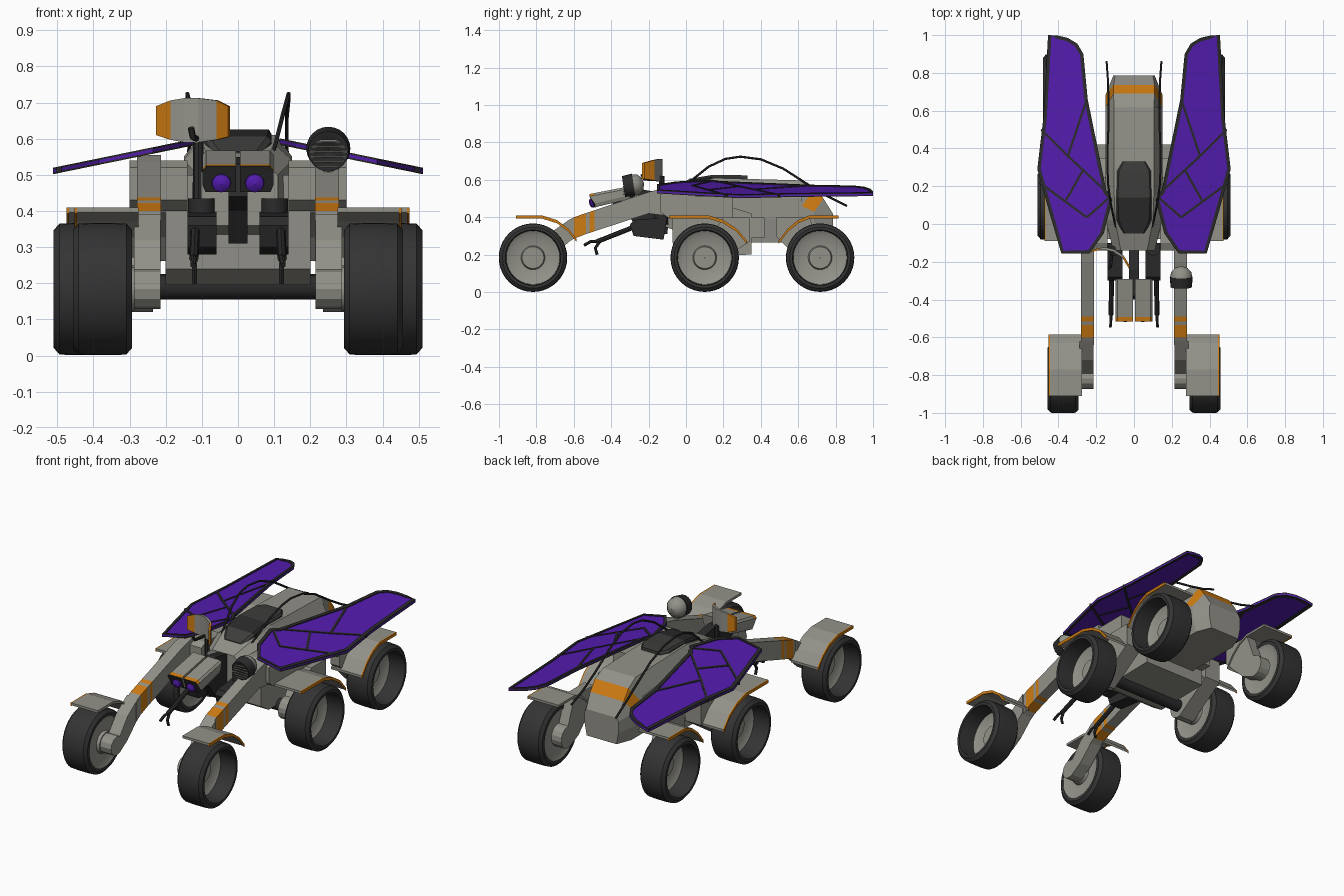
import bpy, bmesh, math
from mathutils import Vector

if "Cube" in bpy.data.objects:
    bpy.data.objects.remove(bpy.data.objects["Cube"])


def mat(name, r, g, b):
    m = bpy.data.materials.new(name)
    m.diffuse_color = (r, g, b, 1)
    m.use_nodes = True
    m.node_tree.nodes["Principled BSDF"].inputs["Base Color"].default_value = m.diffuse_color
    return m


GREY = mat("warm_grey", .29, .285, .25)
ORANGE = mat("orange", .62, .20, .006)
PURPLE = mat("purple", .088, .012, .43)
DARK = mat("dark_metal", .024, .024, .024)
RUBBER = mat("rubber", .034, .034, .034)
PANEL = mat("dark_panel", .046, .046, .044)


def make(name, verts, faces, *mats, rule=None, smooth=None):
    """Mesh object with outward normals; rule(face) picks the material."""
    bm = bmesh.new()
    vs = [bm.verts.new(v) for v in verts]
    for f in faces:
        bm.faces.new([vs[i] for i in f])
    bmesh.ops.recalc_face_normals(bm, faces=bm.faces)
    if rule:
        for f in bm.faces:
            f.material_index = rule(f)
    me = bpy.data.meshes.new(name)
    bm.to_mesh(me)
    bm.free()
    for m in mats:
        me.materials.append(m)
    ob = bpy.data.objects.new(name, me)
    bpy.context.collection.objects.link(ob)
    if smooth:
        bpy.ops.object.select_all(action='DESELECT')
        ob.select_set(True)
        bpy.context.view_layer.objects.active = ob
        bpy.ops.object.shade_smooth_by_angle(angle=math.radians(smooth))
    return ob


def loft(name, rings, *mats, cap=True, closed=False, **kw):
    n, k = len(rings[0]), len(rings)
    faces = [[i * n + j, i * n + (j + 1) % n, (i + 1) % k * n + (j + 1) % n, (i + 1) % k * n + j]
             for i in range(k if closed else k - 1) for j in range(n)]
    if cap and not closed:
        faces += [list(range(n)), list(range((k - 1) * n, k * n))]
    return make(name, [v for r in rings for v in r], faces, *mats, **kw)


def prism(name, yz, x0, x1, *mats, **kw):
    return loft(name, [[(x, y, z) for y, z in yz] for x in (x0, x1)], *mats, **kw)


def tube(name, pts, r, m, sides=8):
    """Round rod through points."""
    pts = [Vector(p) for p in pts]
    rings = []
    for i, p in enumerate(pts):
        d = (pts[min(i + 1, len(pts) - 1)] - pts[max(i - 1, 0)]).normalized()
        u = d.cross(Vector((1, .02, .03)) if abs(d.x) < .9 else Vector((0, 0, 1))).normalized()
        w = d.cross(u)
        rings.append([p + r * (u * math.cos(a) + w * math.sin(a))
                      for a in (math.tau * k / sides for k in range(sides))])
    return loft(name, rings, m, smooth=40)


def lathe(name, prof, origin, axis, m, n=32):
    """Closed (axial, radius) profile turned about an axis."""
    q = Vector(axis).to_track_quat('Z', 'Y')
    rings = [[Vector(origin) + q @ Vector((r * math.cos(a), r * math.sin(a), h)) for h, r in prof]
             for a in (math.tau * k / n for k in range(n))]
    return loft(name, rings, m, closed=True, smooth=35)


def strip(path, t):
    return path + [(y, z - t) for y, z in reversed(path)]


def arc(y, z, r, a0, a1, n=8):
    return [(y + r * math.cos(math.radians(a0 + (a1 - a0) * i / n)),
             z + r * math.sin(math.radians(a0 + (a1 - a0) * i / n))) for i in range(n + 1)]


TYRE = [(-.082, .145), (-.082, .163), (-.066, .181), (-.03, .183), (.03, .183), (.066, .181),
        (.082, .163), (.082, .148), (-.02, .143)]
HUB = [(-.088, .001), (-.088, .06), (-.07, .064), (-.07, .12), (-.08, .145), (-.015, .146),
       (-.03, .12), (-.035, .064), (-.018, .058), (-.018, .001)]
# per axle: name, wheel y, wheel x, fender edge, fender inner x, fender path
AXLES = [
    ("front", -.818, .375, .445, .275, [(-.91, .41), (-.77, .41), (-.69, .385), (-.63, .34), (-.585, .285)]),
    ("middle", .1, .428, .468, .2, [(-.09, .41), (.12, .41), (.2, .385), (.27, .34), (.325, .275)]),
    ("rear", .717, .4, .455, .26, [(.495, .275), (.545, .34), (.6, .385), (.66, .41), (.815, .41)]),
]

for s, side in ((1, "right"), (-1, "left")):
    # wheels and fenders
    for nm, y, x, fx, fi, path in AXLES:
        o = (s * x, y, .184)
        lathe(f"{nm}_{side}_tyre", TYRE, o, (s, 0, 0), RUBBER, 40)
        lathe(f"{nm}_{side}_hub", HUB, o, (s, 0, 0), GREY, 40)
        prism(f"{nm}_{side}_fender", strip(path, .014), s * fi, s * fx, GREY)
        prism(f"{nm}_{side}_fender_trim", strip(path, .017), s * fx, s * (fx + .007), ORANGE)

    # front leg: long beam in slices, so the bands are cut into it
    beam = [(-.12, .555, .41), (-.2, .535, .42), (-.49, .437, .325), (-.515, .429, .317),
            (-.535, .422, .31), (-.6, .40, .285), (-.64, .375, .26)]
    loft(f"front_{side}_leg", [[(s * .213, y, b), (s * .28, y, b), (s * .28, y, t), (s * .213, y, t)]
                               for y, t, b in beam], GREY, ORANGE,
         rule=lambda f: int(-.515 < f.calc_center_median().y < -.49 or -.6 < f.calc_center_median().y < -.535))
    prism(f"front_{side}_leg_end", [(-.62, .39), (-.72, .32)] + arc(-.818, .184, .055, 60, 300)
          + [(-.72, .18), (-.62, .275)], s * .215, s * .288, GREY)
    # trailing arms of the other wheels
    prism(f"middle_{side}_arm", [(.34, .4), (.2, .4)] + arc(.1, .184, .065, 90, 280)
          + [(.34, .27)], s * .235, s * .335, GREY)
    prism(f"rear_{side}_arm", [(.48, .3), (.62, .16)] + arc(.717, .184, .065, -100, 90)
          + [(.66, .4), (.48, .4)], s * .265, s * .325, GREY)
    # shoulder block
    prism(f"{side}_shoulder", [(-.14, .52), (-.1, .54), (.05, .535), (.05, .51), (.25, .51), (.25, .4),
                               (-.1, .4), (-.14, .43)], s * .14, s * .3, GREY)

    # wing: tilted flat membrane with border and veins
    def wing(x, y, dz=0):
        return Vector((s * x, y, .591 - .205 * (x - .12) + dz))
    edge = [(.455, 1.0), (.405, .998), (.35, .985), (.3, .955), (.268, .9), (.245, .66), (.145, .17),
            (.115, .13), (.16, -.05), (.235, -.155), (.385, -.155), (.445, .05), (.512, .29), (.48, .56)]
    loft(f"{side}_wing", [[wing(x, y, d) for x, y in edge] for d in (-.004, .004)], PURPLE)
    ring = []
    for i, p in enumerate(edge):
        a, c = Vector(edge[i - 1]), Vector(edge[(i + 1) % len(edge)])
        t = (c - a).normalized()
        nrm = Vector((-t.y, t.x))
        if nrm.dot(Vector((.34, .35)) - Vector(p)) < 0:
            nrm = -nrm
        q = Vector(p) + nrm * .018
        ring.append([wing(*p, .009), wing(*q, .009), wing(*q, -.009), wing(*p, -.009)])
    loft(f"{side}_wing_border", ring, DARK, closed=True)
    J, K, L = (.35, .36), (.25, .035), (.36, .125)
    for i, (a, b) in enumerate([(J, (.25, .66)), (J, (.49, .5)), (J, (.14, .165)), (K, (.13, .14)),
                                (K, (.5, .22)), (L, (.27, .285))]):
        d = (Vector(b) - Vector(a)).normalized() * .006
        c = [(a[0] - d.y, a[1] + d.x), (b[0] - d.y, b[1] + d.x), (b[0] + d.y, b[1] - d.x), (a[0] + d.y, a[1] - d.x)]
        loft(f"{side}_wing_vein_{i}", [[wing(*p, h) for p in c] for h in (-.008, .008)], DARK)

    # long whip feeler arching backwards
    tube(f"{side}_feeler", [(s * .085, -.06, .53), (s * .105, .02, .59), (s * .125, .12, .67), (s * .137, .21, .712),
                            (s * .14, .29, .724), (s * .14, .4, .71), (s * .135, .52, .66), (s * .135, .66, .57),
                            (s * .138, .76, .51), (s * .145, .86, .46)], .006, DARK, 6)

    # manipulator arm with claw
    tube(f"{side}_arm_shoulder", [(s * .1, -.13, .36), (s * .1, -.13, .435)], .038, DARK, 12)
    prism(f"{side}_upper_arm", [(-.1, .4), (-.28, .385), (-.3, .36), (-.28, .3), (-.12, .28)],
          s * .06, s * .14, DARK)
    tube(f"{side}_forearm", [(s * .118, -.26, .355), (s * .122, -.48, .268)], .013, DARK)
    tube(f"{side}_claw_upper", [(s * .122, -.47, .272), (s * .122, -.51, .27), (s * .125, -.545, .25)], .008, DARK, 6)
    tube(f"{side}_claw_lower", [(s * .122, -.46, .272), (s * .12, -.485, .235), (s * .12, -.475, .2)], .008, DARK, 6)

# lower hull, cross beam and axle tube
prism("lower_hull", [(-.08, .5), (-.07, .24), (0, .195), (.35, .2), (.35, .42), (.1, .5)], -.2, .2, GREY)
prism("cross_beam", [(.33, .29), (.42, .29), (.42, .4), (.33, .4)], -.2, .2, GREY)
tube("axle_tube", [(-.29, .1, .19), (.29, .1, .19)], .035, DARK, 16)

# abdomen: faceted shell with one stripe; y, lean, top width, top z, side width, side z
rings = []
for y, lean, wt, zt, ws, zs, zb in [(-.14, 0, .07, .53, .11, .5, .36), (.02, 0, .1, .585, .15, .54, .3),
                                    (.15, 0, .105, .61, .15, .55, .265), (.62, 0, .105, .597, .15, .5, .265),
                                    (.69, .07, .109, .56, .15, .46, .265), (.735, .05, .109, .5, .15, .43, .265),
                                    (.785, 0, .1, .42, .11, .4, .265)]:
    rings.append([(-wt, y, zt), (wt, y, zt), (ws, y - lean, zs), (ws, y - lean, (zs + zb) / 2),
                  (ws * .88, y - lean * .8, zb), (-ws * .88, y - lean * .8, zb),
                  (-ws, y - lean, (zs + zb) / 2), (-ws, y - lean, zs)])


def stripe(f):
    tops = [v.co.y for v in f.verts if abs(abs(v.co.x) - .109) < .0005]
    return int(len(tops) > 1 and max(tops) - min(tops) > .02)


loft("abdomen", rings, GREY, ORANGE, rule=stripe)
# dark hatch on the back
loft("back_hatch", [[(-a, y, .5), (a, y, .5), (a, y, z - .012), (b, y, z), (-b, y, z), (-a, y, z - .012)]
                    for y, a, b, z in [(-.05, .06, .05, .565), (.02, .092, .08, .606), (.14, .092, .085, .626),
                                       (.28, .09, .08, .626), (.33, .06, .055, .622)]], PANEL, DARK,
     rule=lambda f: int(.02 < f.calc_center_median().y < .14))

# neck and two-part head
prism("neck", [(-.08, .52), (-.24, .55), (-.38, .53), (-.4, .44), (-.3, .4), (-.24, .31), (-.1, .31)], -.026, .026, DARK)
for s, side in ((1, "right"), (-1, "left")):
    loft(f"head_{side}_half", [[(s * .006, y + e, b), (s * .09, y + e, b), (s * .098, y + e, b + .02),
                                (s * .098, y, t - .012), (s * .088, y, t), (s * .006, y, t)]
                               for y, e, t, b in [(-.29, -.01, .568, .498), (-.492, .02, .529, .457),
                                                  (-.517, .03, .524, .452)]], GREY, ORANGE, DARK,
         rule=lambda f: 2 if f.normal.y < -.8 else
         int(f.calc_center_median().y < -.49 and f.calc_center_median().z > .5))
    lathe(f"eye_{side}", [(0, .001), (0, .027), (.015, .025), (.022, .014), (.024, .001)],
          (s * .046, -.494, .479), (0, -1, -.2), PURPLE, 20)

# round searchlight with slats on the right leg
ax = Vector((0, -1, -.15)).normalized()
lo = Vector((.25, -.285, .572))
lathe("lamp_dome", [(0, .001), (0, .058), (-.03, .054), (-.052, .034), (-.062, .001)], lo, ax, GREY, 24)
lathe("lamp_bezel", [(-.005, .05), (-.005, .061), (.05, .056), (.05, .048), (.03, .001), (0, .001)], lo, ax, DARK, 24)
for i in range(7):
    h = -.042 + i * .014
    w = math.sqrt(.051 ** 2 - h * h)
    p = lo + ax * .049 + Vector((0, 0, h))
    tube(f"lamp_slat_{i}", [p - Vector((w, 0, 0)), p + Vector((w, 0, 0))], .0035, GREY, 6)
tube("lamp_post", [(.25, -.27, .44), (.25, -.265, .54)], .016, GREY)

# curved reflector on a mast, left side
plan = [(-.227, -.15, .61, .69), (-.187, -.138, .597, .706), (-.15, -.137, .59, .712), (-.11, -.147, .59, .712),
        (-.06, -.18, .597, .706), (-.028, -.235, .605, .69)]
loft("reflector", [[(x, y, b), (x + .006, y + .012, b), (x + .006, y + .012, t), (x, y, t)] for x, y, b, t in plan],
     GREY, ORANGE, rule=lambda f: int(not -.186 < f.calc_center_median().x < -.052))
tube("reflector_mast", [(-.11, -.13, .43), (-.11, -.13, .62)], .014, DARK)
tube("reflector_feed_arm", [(-.115, -.13, .6), (-.125, -.225, .605), (-.13, -.235, .63)], .009, DARK)
